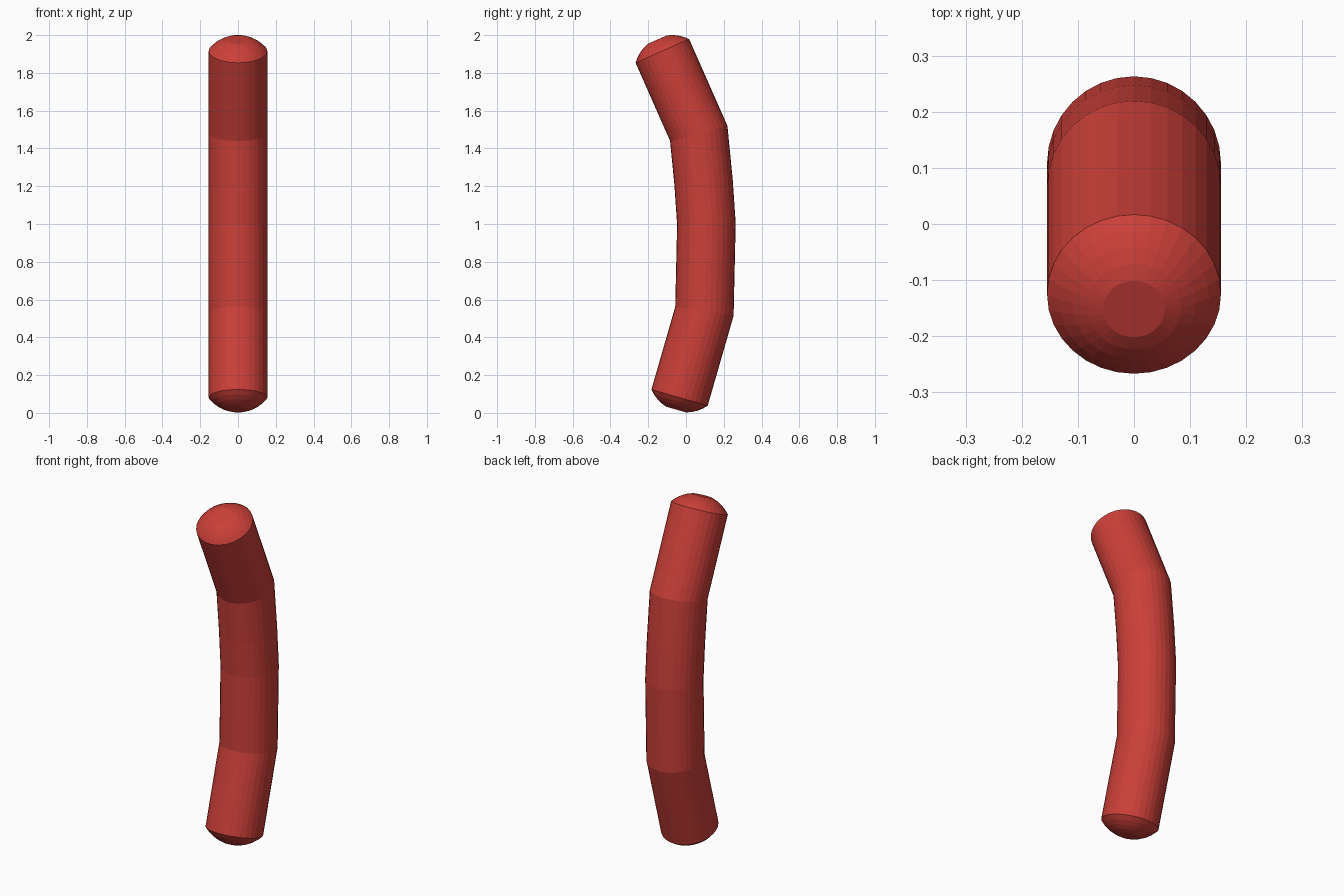
import bpy, bmesh, math
from mathutils import Vector

if "Cube" in bpy.data.objects:
    bpy.data.objects.remove(bpy.data.objects["Cube"])

SIDES, RADIUS, DOME = 32, 0.155, 0.20

# centre line in the (y, z) plane
path = [Vector(p) for p in ((-0.034, 0.081), (0.0975, 0.538), (0.108, 1.0),
                            (0.093, 1.22), (0.0675, 1.48), (-0.125, 1.916))]
dirs = [(b - a).normalized() for a, b in zip(path, path[1:])]


def ring(bm, centre, axis, r, stretch=1.0):
    """Ring of vertices square to axis, widened in the bend plane for mitres."""
    verts = []
    for i in range(SIDES):
        a = 2 * math.pi * i / SIDES
        s = r * stretch * math.sin(a)
        verts.append(bm.verts.new((r * math.cos(a),
                                   centre.x + s * axis.y,
                                   centre.y - s * axis.x)))
    return verts


def dome(bm, centre, axis, outward):
    """Shallow rounded cap rings, from the rim to the flat tip."""
    rim, tip = math.asin(RADIUS / DOME), math.asin(0.055 / DOME)
    rings = []
    for k in range(1, 5):
        t = rim + (tip - rim) * k / 4
        h = DOME * (math.cos(t) - math.cos(rim))
        rings.append(ring(bm, centre + axis * h * outward, axis, DOME * math.sin(t)))
    return rings


bm = bmesh.new()
# bottom cap, mitred tube, top cap
rings = dome(bm, path[0], dirs[0], -1)[::-1]
for i, p in enumerate(path):
    d0, d1 = dirs[max(i - 1, 0)], dirs[min(i, len(dirs) - 1)]
    axis = (d0 + d1).normalized()
    rings.append(ring(bm, p, axis, RADIUS, 1 / axis.dot(d0)))
rings += dome(bm, path[-1], dirs[-1], 1)

for a, b in zip(rings, rings[1:]):
    for i in range(SIDES):
        j = (i + 1) % SIDES
        bm.faces.new((a[i], a[j], b[j], b[i]))
bm.faces.new(rings[0])
bm.faces.new(rings[-1])
bmesh.ops.recalc_face_normals(bm, faces=bm.faces)

mesh = bpy.data.meshes.new("bent_sausage")
bm.to_mesh(mesh)
bm.free()
sausage = bpy.data.objects.new("bent_sausage", mesh)
bpy.context.collection.objects.link(sausage)

red = bpy.data.materials.new("red")
red.diffuse_color = (0.60, 0.05, 0.04, 1)
red.use_nodes = True
red.node_tree.nodes["Principled BSDF"].inputs["Base Color"].default_value = red.diffuse_color
mesh.materials.append(red)
